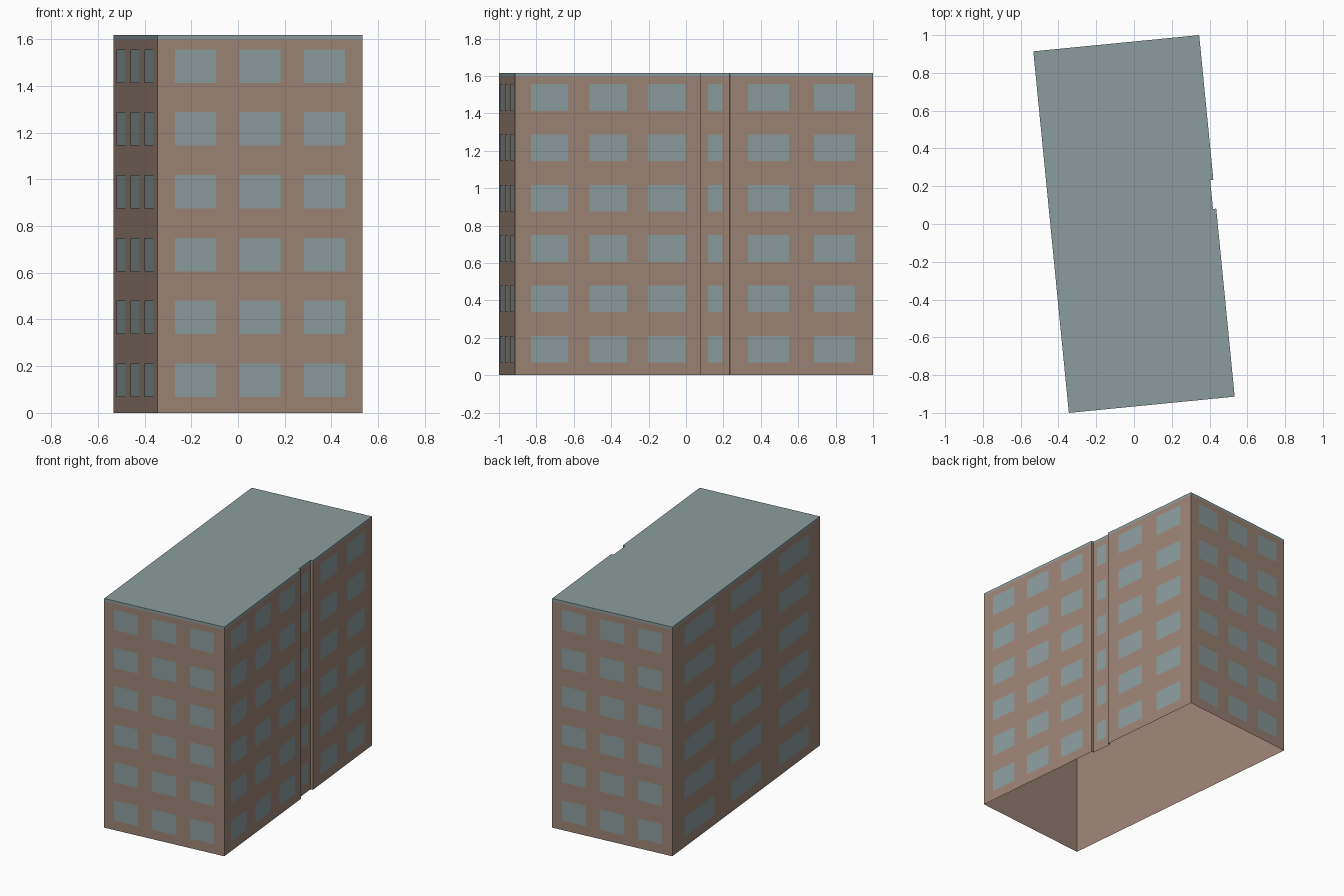
import bpy
import bmesh
from mathutils import Vector

HEIGHT = 1.617
EAVES = 1.598        # top of the brick, bottom of the roof band
SILL, WINDOW_H, STOREY, FLOORS = 0.068, 0.143, 0.269, 6
PLATE = 0.002        # how far panes stand proud of the wall

cube = bpy.data.objects.get("Cube")
if cube:
    bpy.data.objects.remove(cube, do_unlink=True)


def material(name, rgb):
    mat = bpy.data.materials.new(name)
    mat.use_nodes = True
    mat.diffuse_color = (*rgb, 1)
    bsdf = next(n for n in mat.node_tree.nodes if n.type == "BSDF_PRINCIPLED")
    bsdf.inputs["Base Color"].default_value = (*rgb, 1)
    return mat


def finish(bm, name, mat):
    mesh = bpy.data.meshes.new(name)
    bm.to_mesh(mesh)
    bm.free()
    mesh.materials.append(mat)
    obj = bpy.data.objects.new(name, mesh)
    bpy.context.collection.objects.link(obj)
    return obj


def prism(name, mat, points, z0, z1, capped):
    """Vertical walls over an outline, optionally closed on top."""
    bm = bmesh.new()
    low = [bm.verts.new((p.x, p.y, z0)) for p in points]
    high = [bm.verts.new((p.x, p.y, z1)) for p in points]
    for i in range(len(points)):
        j = (i + 1) % len(points)
        bm.faces.new((low[i], low[j], high[j], high[i]))
    if capped:
        bm.faces.new(high)
    return finish(bm, name, mat)


def window_grid(name, mat, start, end, centres, width):
    """Rows of panes on the wall running from start to end."""
    along = end - start
    out = Vector((along.y, -along.x)).normalized() * PLATE
    bm = bmesh.new()
    for floor in range(FLOORS):
        z0 = SILL + floor * STOREY
        z1 = z0 + WINDOW_H
        for c in centres:
            a = start + along * (c - width / 2) + out
            b = start + along * (c + width / 2) + out
            corners = ((a, z0), (b, z0), (b, z1), (a, z1))
            bm.faces.new([bm.verts.new((p.x, p.y, z)) for p, z in corners])
    return finish(bm, name, mat)


brick = material("brown_brick", (0.335, 0.235, 0.185))
slate = material("grey_teal", (0.265, 0.335, 0.34))

# Footprint: a turned rectangle with a shallow stairwell recess on one long side
front_a, front_b = Vector((-0.345, -1.0)), Vector((0.533, -0.914))
back_a, back_b = -front_a, -front_b
side = back_a - front_b
recess_in = Vector((-side.y, side.x)).normalized() * 0.017
recess_a = front_b + side * 0.52
recess_b = front_b + side * 0.6
inner_a, inner_b = recess_a + recess_in, recess_b + recess_in
outline = [front_a, front_b, recess_a, inner_a, inner_b, recess_b, back_a, back_b]

# Open-bottomed walls and the flat roof with its thin band
prism("walls", brick, outline, 0, EAVES, False)
prism("roof", slate, outline, EAVES, HEIGHT, True)

# Windows on every wall
three = (0.185, 0.5, 0.815)
window_grid("front_windows", slate, front_a, front_b, three, 0.2)
window_grid("left_front_windows", slate, front_b, recess_a, three, 0.2)
window_grid("stairwell_windows", slate, inner_a, inner_b, (0.5,), 0.52)
window_grid("left_rear_windows", slate, recess_b, back_a, (0.27, 0.73), 0.287)
window_grid("back_windows", slate, back_a, back_b, three, 0.2)
window_grid("right_windows", slate, back_b, front_a, (0.18, 0.5, 0.82), 0.2)
